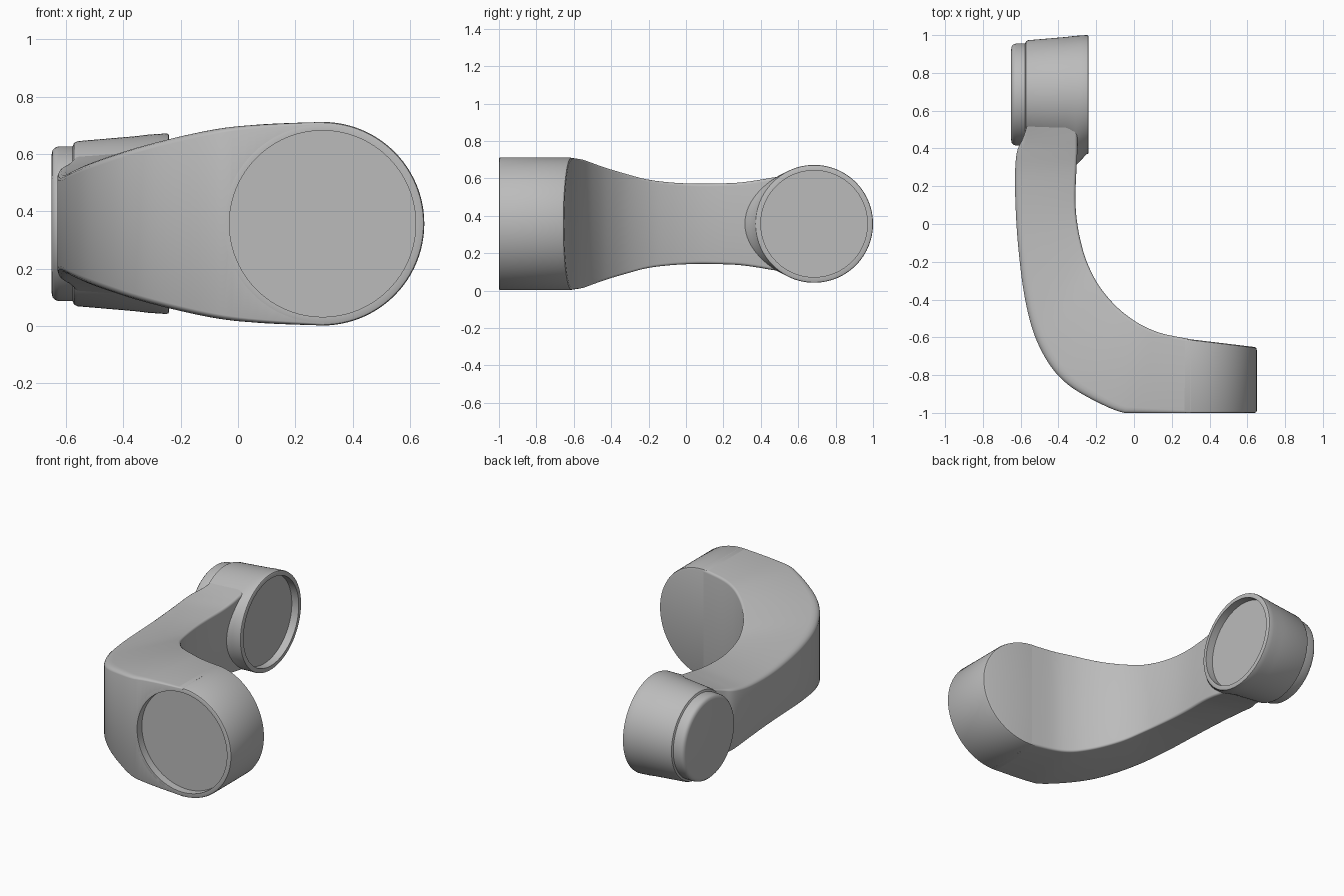
import bpy, bmesh, math
from mathutils import Vector

cube = bpy.data.objects.get("Cube")
if cube:
    bpy.data.objects.remove(cube, do_unlink=True)

grey = bpy.data.materials.new("plain_grey")
grey.use_nodes = True
COLOUR = (0.5, 0.5, 0.5, 1)
grey.diffuse_color = COLOUR
grey.node_tree.nodes["Principled BSDF"].inputs["Base Color"].default_value = COLOUR

MID_Z = 0.357
BIG = Vector((0.295, -1, MID_Z))
SMALL = Vector((-0.24, 0.685, MID_Z))
SEGMENTS = 96


def finish(name, bm):
    bmesh.ops.remove_doubles(bm, verts=bm.verts, dist=1e-5)
    bmesh.ops.recalc_face_normals(bm, faces=bm.faces)
    mesh = bpy.data.meshes.new(name)
    bm.to_mesh(mesh)
    bm.free()
    mesh.materials.append(grey)
    obj = bpy.data.objects.new(name, mesh)
    bpy.context.collection.objects.link(obj)
    return obj


def smooth(obj):
    bpy.ops.object.select_all(action='DESELECT')
    obj.select_set(True)
    bpy.context.view_layer.objects.active = obj
    bpy.ops.object.shade_smooth_by_angle(angle=math.radians(35))


def skin(bm, rings, closed_ends=False):
    """Join successive closed rings of points with quads."""
    loops = [[bm.verts.new(p) for p in ring] for ring in rings]
    for a, b in zip(loops, loops[1:]):
        for i in range(len(a)):
            j = (i + 1) % len(a)
            bm.faces.new((a[i], a[j], b[j], b[i]))
    if closed_ends:
        bm.faces.new(loops[0])
        bm.faces.new(loops[-1])


def turned(name, profile, place):
    """Spin a (radius, depth) profile; place maps radius, depth and angle to a point."""
    bm = bmesh.new()
    angles = [math.tau * i / SEGMENTS for i in range(SEGMENTS)]
    skin(bm, [[place(r, d, a) for a in angles] for r, d in profile])
    return finish(name, bm)


# Large joint: faces the front, its back end is slightly slanted
def place_big(r, d, a):
    x, z = r * math.cos(a), r * math.sin(a)
    slant = -0.12 * x if d > 0.2 else 0
    return BIG + Vector((x, d + slant, z))


big_joint = turned("large_joint", [
    (0, 0.05), (0.325, 0.05), (0.325, 0), (0.345, 0), (0.352, 0.003), (0.355, 0.01),
    (0.355, 0.375), (0.352, 0.386), (0.342, 0.39), (0, 0.39)], place_big)


# Small joint: faces sideways, flares into the arm just behind its rim
def place_small(r, d, a):
    if 0.02 < d < 0.1 and r > 0.3:
        r += (d - 0.01) * 1.1 * max(0, -math.cos(a)) ** 4
    return SMALL + Vector((-d, r * math.cos(a), r * math.sin(a)))


small_joint = turned("small_joint", [
    (0, 0.05), (0.285, 0.05), (0.285, 0), (0.307, 0), (0.313, 0.003), (0.315, 0.01),
    (0.313, 0.04), (0.311, 0.07), (0.305, 0.12), (0.288, 0.32), (0.282, 0.332),
    (0.27, 0.337), (0.27, 0.385), (0.266, 0.398), (0.257, 0.407), (0.242, 0.41),
    (0, 0.41)], place_small)

# Arm stations: outer x, y, half height, then inner x, y, half height
STATIONS = [
    (.3, -1, .355, .3, -.61, .355),
    (.1, -1, .347, .15, -.58, .35),
    (-.05, -1, .335, .05, -.54, .343),
    (-.2, -.94, .308, -.03, -.49, .325),
    (-.35, -.85, .272, -.11, -.42, .3),
    (-.45, -.74, .242, -.19, -.32, .27),
    (-.53, -.58, .215, -.25, -.2, .238),
    (-.58, -.38, .195, -.285, -.08, .222),
    (-.61, -.15, .18, -.305, .04, .215),
    (-.625, .05, .175, -.31, .15, .215),
    (-.63, .25, .183, -.305, .28, .22),
    (-.62, .38, .2, -.3, .38, .233),
    (-.59, .45, .215, -.3, .45, .245),
    (-.565, .52, .235, -.3, .52, .255),
]


def spline(points, steps=5):
    """Catmull-Rom interpolation through the stations."""
    pts = [points[0]] + points + [points[-1]]
    out = []
    for p, q, r, s in zip(pts, pts[1:], pts[2:], pts[3:]):
        for k in range(steps):
            t = k / steps
            out.append([b + t * (c - a) / 2 + t * t * (a - 2.5 * b + 2 * c - d / 2)
                        + t ** 3 * (1.5 * (b - c) + (d - a) / 2)
                        for a, b, c, d in zip(p, q, r, s)])
    return out + [list(points[-1])]


def section(station, u):
    """Rounded four-sided section from the outer side to the inner side."""
    ox, oy, oh, ix, iy, ih = station
    outer, inner = Vector((ox, max(oy, -1), 0)), Vector((ix, iy, 0))
    across = (inner - outer).normalized()
    wide = 0.012 + 0.045 * math.sin(math.pi * u)
    upper = []
    for k in range(5):
        a = math.pi / 2 * k / 4
        upper.append((outer + across * wide * (1 - math.cos(a)),
                      oh - wide * 0.5 * (1 - math.sin(a))))
    for k in range(5):
        a = math.pi / 2 * k / 4
        upper.append((inner - across * 0.015 * (1 - math.sin(a)),
                      ih - 0.015 * (1 - math.cos(a))))
    top = [p + Vector((0, 0, MID_Z + h)) for p, h in upper]
    low = [p + Vector((0, 0, MID_Z - h)) for p, h in reversed(upper)]
    return top + low


bm = bmesh.new()
path = spline(STATIONS)
skin(bm, [section(s, i / (len(path) - 1)) for i, s in enumerate(path)], True)
arm = finish("curved_arm", bm)

# Cut the round recess of the large joint out of the arm
cutter = turned("recess_cutter", [(0, -0.1), (0.325, -0.1), (0.325, 0.05), (0, 0.05)],
                lambda r, d, a: BIG + Vector((r * math.cos(a), d, r * math.sin(a))))
cutter.hide_render = True
cut = arm.modifiers.new("recess", 'BOOLEAN')
cut.operation = 'DIFFERENCE'
cut.solver = 'EXACT'
cut.object = cutter
bpy.context.view_layer.objects.active = arm
bpy.ops.object.modifier_apply(modifier=cut.name)
bpy.data.objects.remove(cutter, do_unlink=True)

for part in (big_joint, small_joint, arm):
    smooth(part)
